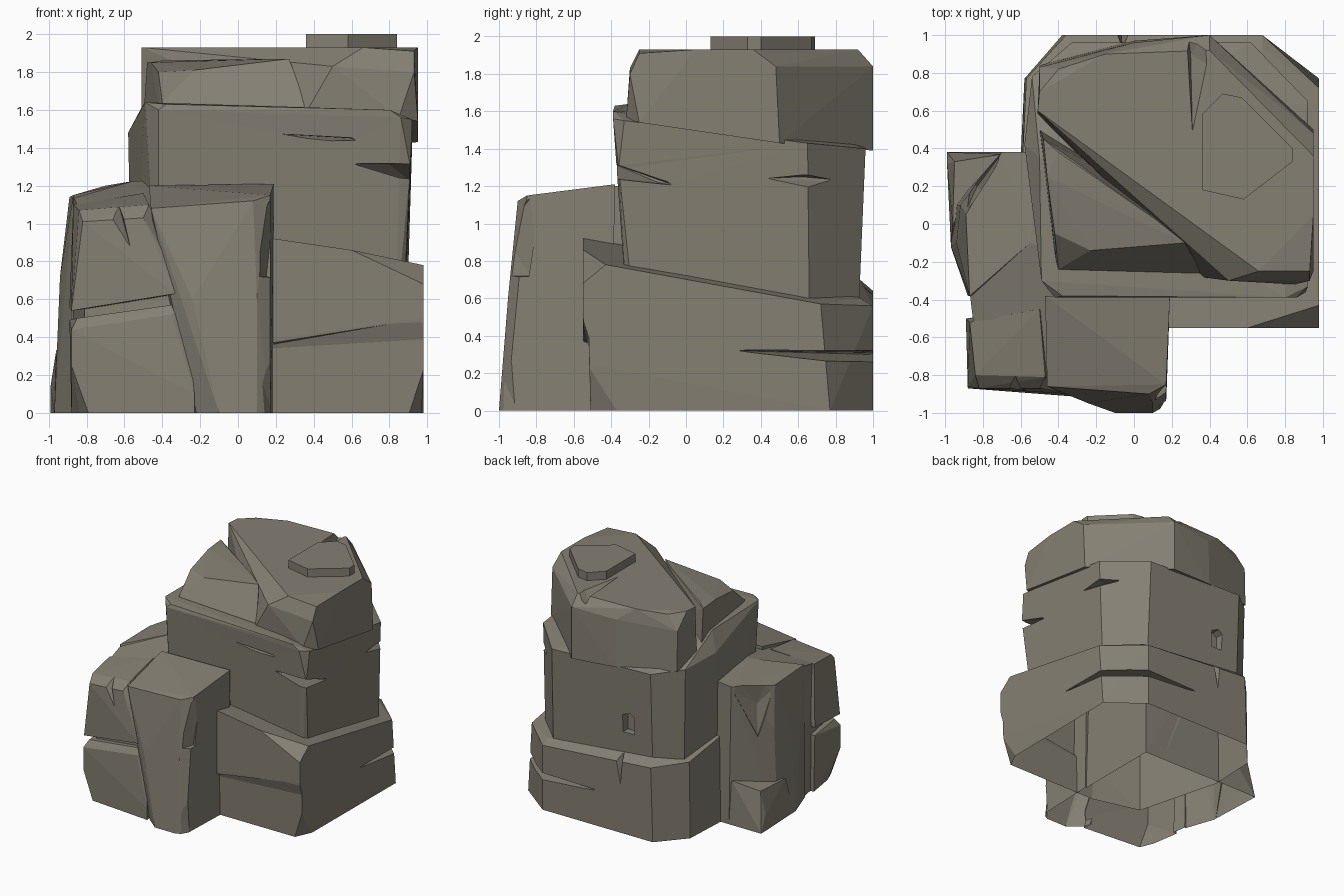
import bpy, bmesh, math

stone = bpy.data.materials.new("grey_brown_stone")
stone.diffuse_color = (0.235, 0.215, 0.172, 1)


def hull(name, points):
    """Flat-faced stone: the convex hull of a few corner points."""
    bm = bmesh.new()
    for p in points:
        bm.verts.new(p)
    res = bmesh.ops.convex_hull(bm, input=bm.verts[:])
    inner = {g for g in res["geom_interior"] + res["geom_unused"]
             if isinstance(g, bmesh.types.BMVert)}
    bmesh.ops.delete(bm, geom=list(inner), context='VERTS')
    bmesh.ops.dissolve_limit(bm, angle_limit=math.radians(2),
                             verts=bm.verts[:], edges=bm.edges[:])
    bmesh.ops.recalc_face_normals(bm, faces=bm.faces[:])
    me = bpy.data.meshes.new(name)
    bm.to_mesh(me)
    bm.free()
    me.materials.append(stone)
    ob = bpy.data.objects.new(name, me)
    bpy.context.collection.objects.link(ob)
    return ob


def ring(z, pts):
    return [(x, y, z) for x, y in pts]


def combine(ob, other, operation):
    mod = ob.modifiers.new("combine", 'BOOLEAN')
    mod.operation, mod.object, mod.solver = operation, other, 'EXACT'
    bpy.context.view_layer.objects.active = ob
    bpy.ops.object.modifier_apply(modifier=mod.name)
    bpy.data.objects.remove(other)


def cut(ob, points):
    """Carve a hull-shaped crack out of a stone."""
    combine(ob, hull("crack_cutter", points), 'DIFFERENCE')


def fuse(name, parts):
    """Merge stones into one shell that is open underneath."""
    body = parts[0]
    for p in parts[1:]:
        combine(body, p, 'UNION')
    body.name = name
    bm = bmesh.new()
    bm.from_mesh(body.data)
    under = [f for f in bm.faces if all(v.co.z < 0.001 for v in f.verts)]
    bmesh.ops.delete(bm, geom=under, context='FACES')
    bm.to_mesh(body.data)
    bm.free()


# Broad base stone
base = hull("base_stone", ring(0, [(0.1, -0.53), (0.9, -0.52), (0.97, -0.37), (0.98, 0.77),
            (0.68, 1), (-0.38, 1), (-0.58, 0.77), (-0.6, 0.35), (-0.4, -0.4)]) + [
    (0.98, -0.53, 0.25), (0.1, -0.55, 0.38), (0.98, -0.55, 0.5),
    (0.19, -0.55, 0.92), (0.6, -0.55, 0.86), (0.98, -0.55, 0.68), (0.98, -0.43, 0.78),
    (0.98, 0.72, 0.57), (0.68, 1, 0.56), (-0.36, 1, 0.64), (-0.57, 0.77, 0.66),
    (-0.59, 0.35, 0.74), (-0.4, -0.4, 0.96), (0.68, 0.93, 0.6), (-0.33, 0.93, 0.7)])
# crack round the back right corner of the base
cut(base, [(1.05, 0.28, 0.325), (0.96, 0.28, 0.32), (1.1, 0.8, 0.32), (1.1, 0.8, 0.25),
           (0.9, 0.74, 0.32), (0.68, 1.1, 0.32), (0.68, 1.1, 0.25), (0.62, 0.93, 0.32),
           (0.15, 1.03, 0.31), (0.2, 0.98, 0.3)])
# the lower front is set back under a sloping overhang
cut(base, [(x, y, z + s * x) for x in (0.0, 1.1) for y, z, s in
           [(-0.52, 0.33, 0.06), (-0.56, 0.345, 0.16), (-0.7, 0.345, 0.16), (-0.7, -0.2, 0),
            (-0.505, -0.2, 0)]])
# upright split on the base back
cut(base, [(-0.12, 1.05, 0.75), (0.02, 1.05, 0.72), (-0.06, 0.92, 0.72), (-0.07, 1.02, 0.35)])

# Middle stone
middle = hull("middle_stone", ring(0.45, [(-0.42, -0.3), (0.83, -0.31), (0.87, -0.27),
              (0.89, 0.66), (0.63, 0.92), (-0.33, 0.92), (-0.52, 0.77), (-0.56, 0.35)]) + [
    (-0.42, -0.39, 1.6), (-0.38, -0.38, 1.63), (0.8, -0.39, 1.6), (0.86, -0.39, 1.56),
    (0.92, -0.33, 1.55), (0.91, -0.36, 1.3), (0.92, 0.65, 1.43), (0.62, 0.96, 1.4),
    (-0.33, 0.96, 1.43), (-0.54, 0.78, 1.46), (-0.58, 0.42, 1.48), (-0.58, 0.4, 1.25),
    (-0.49, -0.3, 1.64), (-0.5, 0.35, 1.63)])
# cracks: front slit, front right corner, back right corner, rear pocket
cut(middle, [(0.19, -0.4, 1.475), (0.6, -0.45, 1.455), (0.64, -0.45, 1.43), (0.4, -0.45, 1.425),
             (0.6, -0.3, 1.45), (0.35, -0.33, 1.465)])
cut(middle, [(0.6, -0.39, 1.32), (1.0, -0.45, 1.32), (1.0, -0.45, 1.24), (0.85, -0.45, 1.25),
             (0.8, -0.28, 1.31), (0.94, -0.05, 1.2), (0.85, -0.15, 1.22)])
cut(middle, [(0.93, 0.4, 1.24), (1.05, 0.65, 1.28), (1.05, 0.74, 1.18), (0.84, 0.62, 1.25),
             (0.75, 0.95, 1.22), (0.9, 0.8, 1.17)])
cut(middle, [(x, y, z) for x in (-0.16, -0.05) for y in (0.87, 1.05)
             for z in (0.85, 1.0)] + [(-0.12, 1.05, 1.03), (-0.12, 0.87, 1.03)])

# Top stone with chamfered crown
top = hull("top_stone", [
    (-0.51, 0.58, 1.5), (0.35, -0.28, 1.57), (0.85, -0.32, 1.56), (0.95, -0.25, 1.54),
    (0.95, 0.5, 1.43), (0.4, 1, 1.39), (0, 0.97, 1.41), (-0.5, 0.84, 1.45),
    (0.5, -0.3, 1.83), (0.93, -0.3, 1.8), (0.95, 0.48, 1.84), (0.4, 1, 1.84),
    (0, 0.96, 1.82), (-0.5, 0.83, 1.8), (-0.51, 0.6, 1.93), (-0.5, 0.7, 1.93),
    (0.4, -0.02, 1.93), (0.66, -0.25, 1.93), (0.93, -0.25, 1.91), (0.95, 0.05, 1.93),
    (0.95, 0.36, 1.93), (0.4, 0.92, 1.93), (-0.15, 0.9, 1.93), (-0.4, 0.82, 1.92)])
# groove in the crown
cut(top, [(0.31, 0.46, 1.935), (0.28, 0.9, 1.96), (0.42, 0.82, 1.96), (0.3, 0.9, 1.86),
          (0.28, 1.05, 1.9), (0.4, 1.05, 1.95)])

# Loose shard leaning against the top stone
shard = hull("front_shard", [
    (-0.5, 0.5, 1.55), (-0.41, -0.25, 1.56), (0.38, -0.27, 1.55), (0, 0.2, 1.55),
    (-0.48, 0.45, 1.85), (-0.46, 0.25, 1.85), (-0.42, -0.05, 1.8), (-0.4, -0.24, 1.64),
    (-0.23, -0.14, 1.81), (0.27, -0.1, 1.87), (0.36, -0.26, 1.62), (0.12, 0.02, 1.87),
    (-0.4, 0.38, 1.86)])

# Small cap plate
cap = [(0.36, 0.18), (0.58, 0.13), (0.84, 0.33), (0.84, 0.4), (0.73, 0.47), (0.57, 0.67),
       (0.47, 0.69), (0.4, 0.6), (0.36, 0.58)]
plate = hull("cap_plate", ring(1.9, cap) + ring(2.0, cap))
fuse("rock_tower", [base, middle, top, shard, plate])

# Front left outcrop: core behind the split panels, and its rear half
core = hull("outcrop_core", ring(0, [(-0.8, -0.8), (-0.2, -0.84), (0.18, -0.5), (0.18, 0.37),
            (-0.6, 0.37), (-0.87, -0.36)]) + [
    (-0.82, -0.78, 1.04), (-0.47, -0.8, 1.08), (0.16, -0.38, 1.2), (0.16, 0.35, 1.2),
    (-0.5, 0.37, 1.22), (-0.55, -0.1, 1.225), (-0.87, -0.36, 1.14)])
rear = hull("outcrop_rear", ring(0, [(-0.88, -0.38), (-0.97, -0.12), (-0.95, 0.1),
            (-0.68, 0.38), (0, 0.37), (0, -0.38)]) + [
    (-0.87, -0.38, 1.15), (-0.89, 0.05, 1.14), (-0.7, 0.38, 1.2), (-0.5, 0.38, 1.22),
    (-0.55, -0.1, 1.225), (0, 0.3, 1.2), (-0.94, -0.1, 0.72), (-0.92, 0.1, 0.8)])
# triangular hollow on its rear corner
cut(rear, [(-0.89, 0.07, 1.12), (-0.71, 0.36, 1.15), (-0.83, 0.2, 0.74), (-0.8, 0.17, 1.0),
           (-1.05, 0.2, 1.12), (-0.85, 0.5, 1.15), (-1.0, 0.4, 0.74), (-0.86, 0.11, 1.2),
           (-0.72, 0.33, 1.25)])

# Foot at the rear left corner
foot = hull("rear_foot", [(-0.99, 0.38, 0), (-0.99, 0.32, 0.14), (-0.95, 0.33, 0.34),
            (-0.97, -0.1, 0), (-0.96, 0.0, 0.33), (-0.6, 0.38, 0), (-0.7, 0.37, 0.38),
            (-0.6, 0, 0)])

# Two panels split by a sloping crack
upper = hull("upper_panel", [
    (-0.88, -0.86, 0.54), (-0.33, -0.9, 0.63), (-0.89, -0.5, 0.56), (-0.4, -0.5, 0.6),
    (-0.3, -0.88, 0.68), (-0.82, -0.87, 1.01), (-0.5, -0.87, 1.03), (-0.84, -0.8, 1.07),
    (-0.47, -0.81, 1.1), (-0.87, -0.52, 1.1), (-0.5, -0.45, 1.16)])
cut(upper, [(-0.68, -0.88, 1.03), (-0.6, -0.9, 1.03), (-0.57, -0.88, 0.88), (-0.63, -0.8, 1.1)])
lower = hull("lower_panel", [
    (-0.79, -0.87, 0), (-0.84, -0.75, 0), (-0.23, -0.92, 0), (-0.88, -0.5, 0), (-0.3, -0.5, 0),
    (-0.88, -0.87, 0.25), (-0.88, -0.87, 0.44), (-0.85, -0.83, 0.5), (-0.35, -0.89, 0.52),
    (-0.28, -0.86, 0.58), (-0.89, -0.5, 0.49), (-0.3, -0.5, 0.56), (-0.23, -0.92, 0.1)])

# Tall column on the right of the outcrop
column = hull("outcrop_column", [
    (-0.22, -0.9, 0), (-0.1, -1, 0), (0.1, -1, 0), (0.17, -0.96, 0), (0.19, -0.4, 0),
    (-0.3, -0.4, 0), (-0.24, -0.95, 0.6), (-0.3, -0.88, 0.62), (0.1, -0.95, 0.62),
    (-0.46, -0.86, 1.08), (0.08, -0.9, 1.12), (0.17, -0.85, 1.15), (0.19, -0.38, 1.21),
    (-0.47, -0.38, 1.2)])
# chipped corner of the column
cut(column, [(0.2, -0.78, 1.2), (0.09, -0.98, 0.95), (0.3, -0.9, 0.7), (0.09, -1.0, 0.72),
             (0.3, -1.1, 1.2), (0.15, -0.83, 0.72)])
cut(column, [(0.09, -1.02, 0.27), (0.12, -1.02, -0.05), (0.2, -0.88, -0.05), (0.3, -1.1, -0.05),
             (0.2, -0.9, 0.25)])
fuse("rock_outcrop", [core, rear, foot, upper, lower, column])
